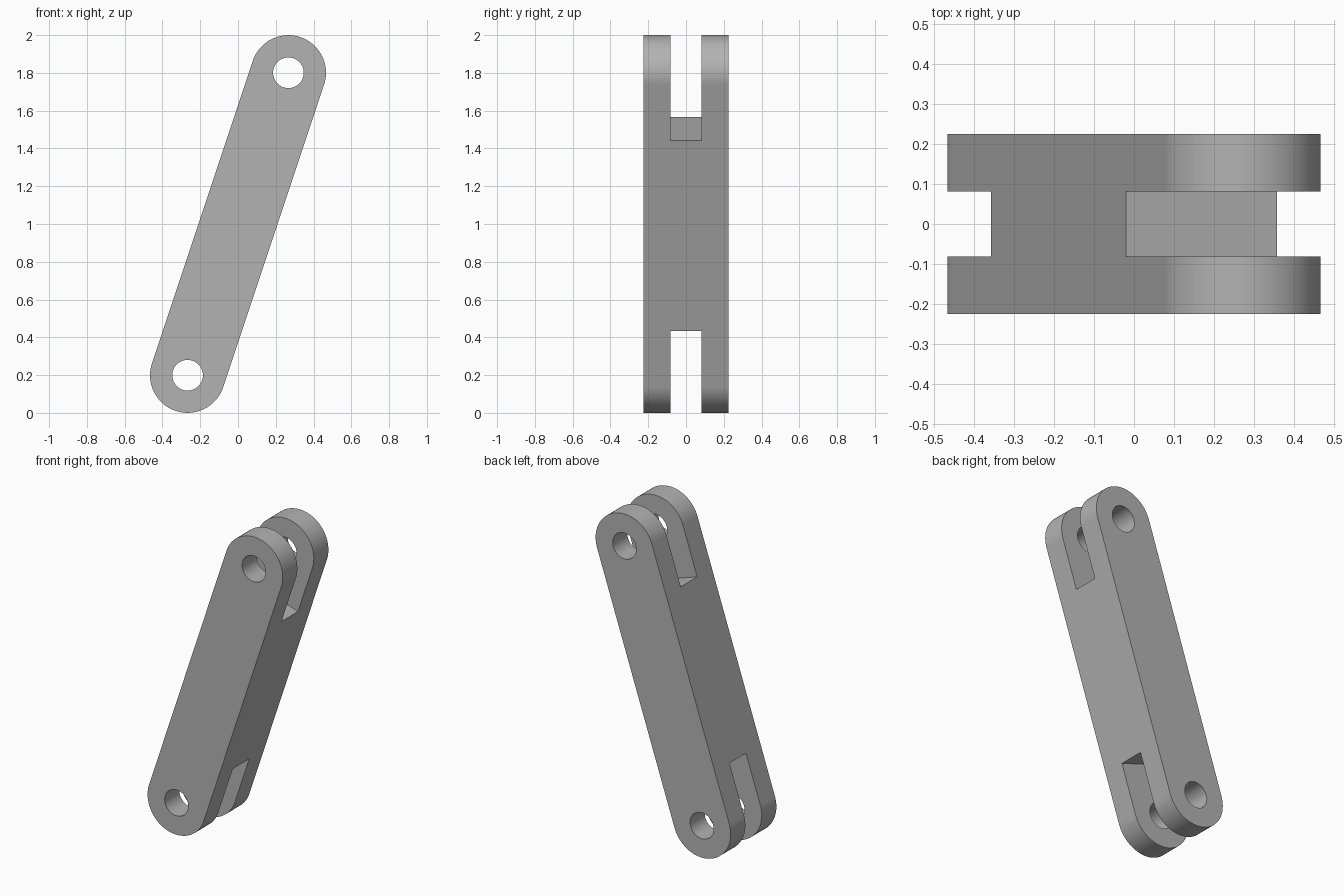
import bpy
import bmesh
from math import atan2, cos, pi, sin
from mathutils import Matrix

cube = bpy.data.objects.get("Cube")
if cube:
    bpy.data.objects.remove(cube, do_unlink=True)

TILT = atan2(0.534, 1.602)   # lean of the link towards +x
REACH = 0.844                # link centre to each pin hole
RADIUS = 0.199               # rounded end
HOLE = 0.081                 # pin hole radius
DEPTH = 0.225                # half thickness along y
SLOT = 0.081                 # half width of the fork slots
FLOOR = 0.532                # link centre to each slot floor
STEPS = 48                   # segments per half circle

steel = bpy.data.materials.new("grey_steel")
steel.use_nodes = True
grey = (0.45, 0.45, 0.45, 1)
steel.diffuse_color = grey
steel.node_tree.nodes["Principled BSDF"].inputs["Base Color"].default_value = grey


def arc(centre, radius, start, sweep, count):
    """Points of an arc in the xz plane."""
    angles = [start + sweep * i / count for i in range(count + 1)]
    return [(radius * cos(a), centre + radius * sin(a)) for a in angles]


def prism(name, outline, half):
    """Extrude an xz outline symmetrically along y, then tilt it."""
    bm = bmesh.new()
    face = bm.faces.new([bm.verts.new((x, -half, z)) for x, z in outline])
    extruded = bmesh.ops.extrude_face_region(bm, geom=[face])["geom"]
    verts = [v for v in extruded if isinstance(v, bmesh.types.BMVert)]
    bmesh.ops.translate(bm, verts=verts, vec=(0, 2 * half, 0))
    bmesh.ops.recalc_face_normals(bm, faces=bm.faces)
    bm.transform(Matrix.Translation((0, 0, 1)) @ Matrix.Rotation(TILT, 4, "Y"))
    mesh = bpy.data.meshes.new(name)
    bm.to_mesh(mesh)
    bm.free()
    mesh.materials.append(steel)
    obj = bpy.data.objects.new(name, mesh)
    bpy.context.collection.objects.link(obj)
    return obj


# Bar with two rounded ends
outline = arc(REACH, RADIUS, 0, pi, STEPS) + arc(-REACH, RADIUS, pi, pi, STEPS)
link = prism("link_bar", outline, DEPTH)
bpy.ops.object.select_all(action="DESELECT")
bpy.context.view_layer.objects.active = link
link.select_set(True)

# Fork slots and pin holes at both ends
for end, side in (("top", 1), ("bottom", -1)):
    near, far = side * FLOOR, side * 1.2
    slot = prism(end + "_slot_cutter",
                 [(-0.3, near), (0.3, near), (0.3, far), (-0.3, far)], SLOT)
    hole = prism(end + "_hole_cutter",
                 arc(side * REACH, HOLE, 0, 2 * pi, 2 * STEPS)[:-1], 0.3)
    for cutter in (slot, hole):
        cutter.hide_render = True
        cut = link.modifiers.new(cutter.name, "BOOLEAN")
        cut.operation = "DIFFERENCE"
        cut.solver = "EXACT"
        cut.object = cutter
        bpy.ops.object.modifier_apply(modifier=cut.name)
        bpy.data.objects.remove(cutter, do_unlink=True)

# Smooth curves, crisp rims and flat sides
bpy.ops.object.shade_smooth_by_angle(angle=pi / 6)
weighted = link.modifiers.new("flat_sides", "WEIGHTED_NORMAL")
weighted.keep_sharp = True
